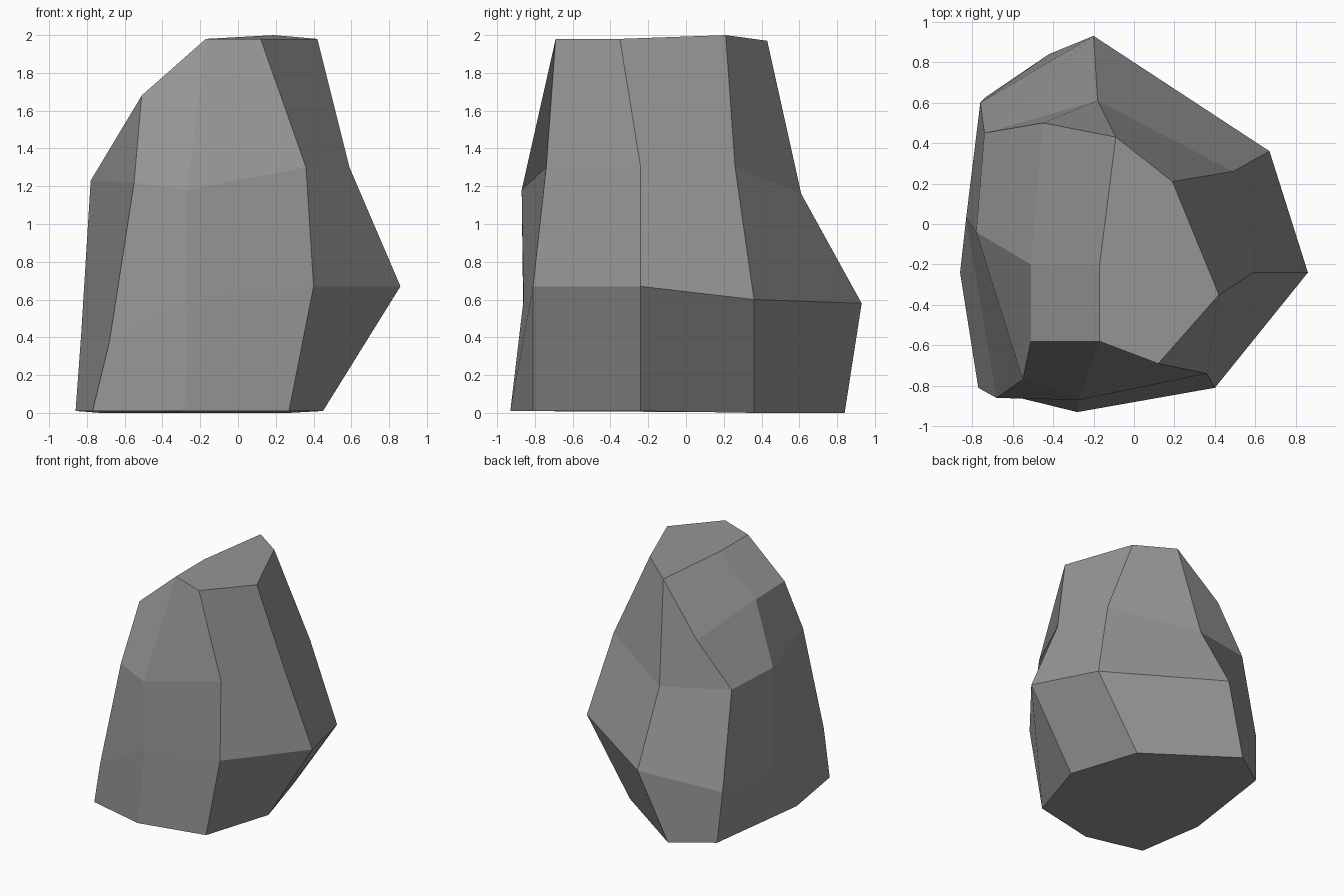
import bpy
import bmesh
from mathutils import Vector

# Remove the default object
default_object = bpy.data.objects.get("Cube")
if default_object:
    bpy.data.objects.remove(default_object, do_unlink=True)


def make_material(name, colour):
    """Create a plain matte material with one flat colour."""
    material = bpy.data.materials.new(name)
    material.use_nodes = True
    material.diffuse_color = colour
    shader = material.node_tree.nodes["Principled BSDF"]
    shader.inputs["Base Color"].default_value = colour
    shader.inputs["Roughness"].default_value = 0.9
    return material


def add_ring(bm, points):
    """Add one horizontal outline of the boulder."""
    return [bm.verts.new(Vector(point)) for point in points]


def bridge_rings(bm, lower, upper):
    """Join two outlines with a band of facets."""
    count = len(lower)
    for i in range(count):
        j = (i + 1) % count
        bm.faces.new((lower[i], lower[j], upper[j], upper[i]))


# Outlines run anticlockwise, starting at the middle of the front
base_outline = [
    (-.28, -.93, .01), (.27, -.81, .01), (.45, -.24, .01), (.27, .36, 0),
    (-.42, .84, 0), (-.73, .63, 0), (-.86, -.24, .01), (-.77, -.81, .01)]
belly_outline = [
    (-.27, -.86, .6), (.4, -.81, .67), (.86, -.24, .67), (.67, .36, .6),
    (-.2, .93, .58), (-.76, .6, .42), (-.83, .03, .42), (-.68, -.86, .38)]
shoulder_outline = [
    (-.27, -.87, 1.18), (.36, -.74, 1.3), (.59, -.24, 1.3), (.49, .26, 1.3),
    (-.18, .61, 1.16), (-.74, .45, 1.22), (-.78, -.04, 1.23), (-.55, -.77, 1.22)]
crown_outline = [
    (-.17, -.58, 1.98), (.12, -.69, 1.98), (.42, -.35, 1.98), (.19, .21, 2),
    (-.09, .43, 1.97), (-.45, .5, 1.58), (-.51, -.2, 1.67), (-.51, -.58, 1.68)]

# Boulder sides, stacked from the ground up
bm = bmesh.new()
outlines = (base_outline, belly_outline, shoulder_outline, crown_outline)
rings = [add_ring(bm, outline) for outline in outlines]
for lower, upper in zip(rings, rings[1:]):
    bridge_rings(bm, lower, upper)

# Flat underside
bm.faces.new(list(reversed(rings[0])))

# Crown: a flat top and two facets sloping down on the lower side
front, front_left, left, back_left, back, low_back, low_mid, low_front = rings[-1]
ridge = bm.verts.new((-.17, -.2, 1.98))
bm.faces.new((front, front_left, left, ridge))
bm.faces.new((ridge, left, back_left, back))
bm.faces.new((low_front, front, ridge, low_mid))
bm.faces.new((low_mid, ridge, back, low_back))
bmesh.ops.recalc_face_normals(bm, faces=bm.faces[:])

# Boulder object, flat shaded
mesh = bpy.data.meshes.new("boulder")
bm.to_mesh(mesh)
bm.free()
mesh.materials.append(make_material("stone grey", (.3, .3, .3, 1)))
boulder = bpy.data.objects.new("boulder", mesh)
bpy.context.collection.objects.link(boulder)
